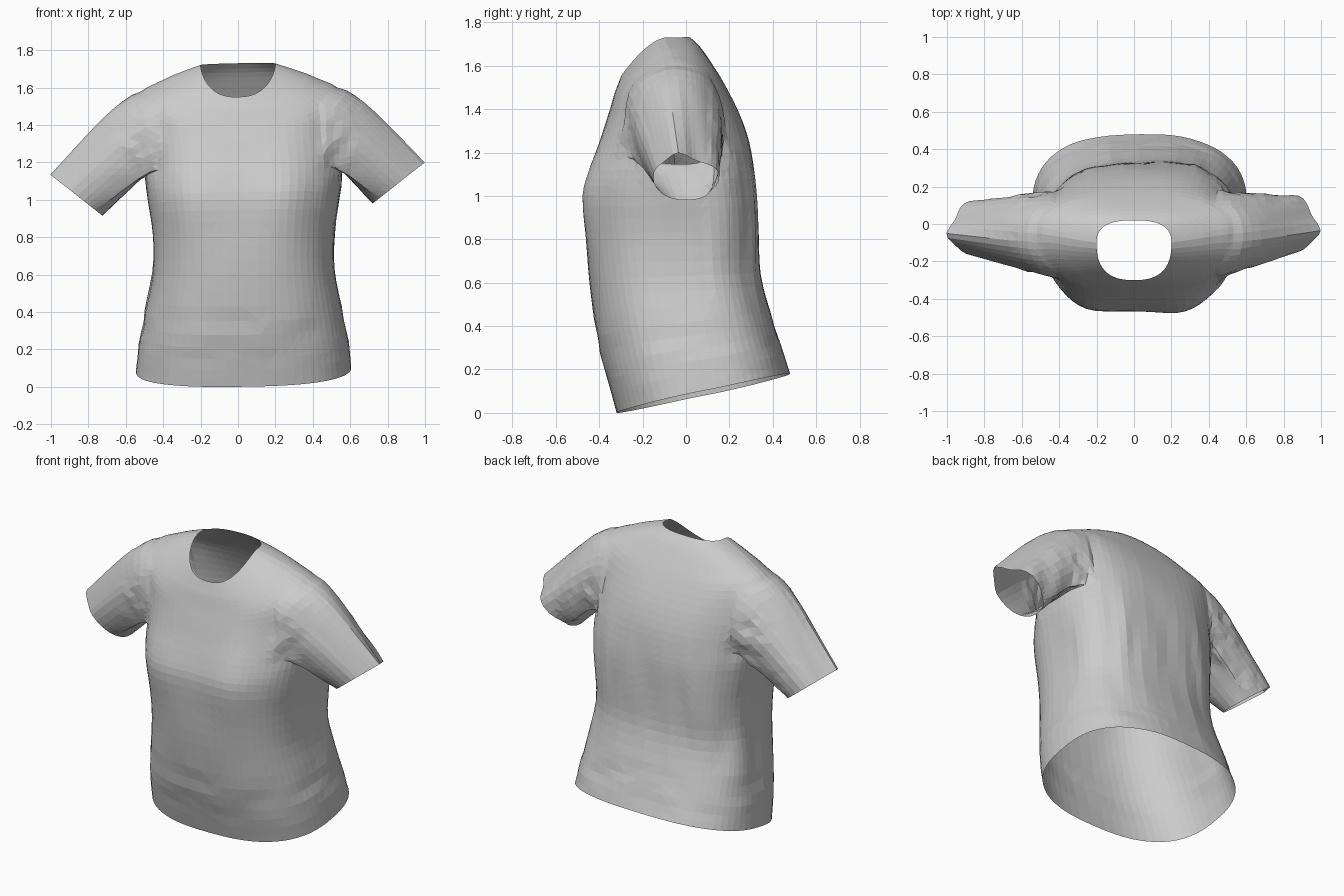
import bpy, bmesh, math
from mathutils import Vector, noise

cube = bpy.data.objects.get("Cube")
if cube:
    bpy.data.objects.remove(cube)

COLUMNS = 64        # vertices around the torso
STEPS = 3           # rows between two key sections
HALF_ARM = 6        # columns on each side of the armhole centre

# Key sections: z front, z side, z back, half width, y front, y side, y back
SECTIONS = [
    (0.00, 0.09, 0.18, .575, -.32, .08, .48),
    (0.15, 0.23, 0.31, .56, -.36, .05, .435),
    (0.35, 0.41, 0.46, .525, -.41, .02, .39),
    (0.60, 0.62, 0.64, .485, -.445, -.02, .345),
    (0.82, 0.82, 0.82, .485, -.46, -.04, .333),
    (1.00, 0.99, 1.00, .51, -.465, -.05, .325),
    (1.11, 1.10, 1.11, .525, -.44, -.05, .315),
    (1.22, 1.25, 1.25, .52, -.405, -.05, .29),
    (1.32, 1.41, 1.38, .52, -.375, -.05, .245),
    (1.40, 1.585, 1.51, .52, -.35, -.05, .18),
    (1.47, 1.635, 1.60, .44, -.33, -.06, .125),
    (1.51, 1.68, 1.68, .33, -.315, -.08, .07),
    (1.55, 1.725, 1.73, .20, -.30, -.10, .02),
]
ARM_LOW, ARM_HIGH = 6 * STEPS + 1, 9 * STEPS


def spline(keys, i, f):
    """Smooth value between key i and key i + 1."""
    a, b, c, d = (keys[max(0, min(len(keys) - 1, i + k))] for k in (-1, 0, 1, 2))
    return [q + f * 0.5 * (r - p + f * (2 * p - 5 * q + 4 * r - s + f * (3 * (q - r) + s - p)))
            for p, q, r, s in zip(a, b, c, d)]


def power(v, e):
    return math.copysign(abs(v) ** e, v)


def bell(v, middle, width):
    return math.exp(-((v - middle) / width) ** 2)


def torso_point(section, angle):
    zf, zs, zb, w, yf, ys, yb = section
    c, s = math.cos(angle), math.sin(angle)
    y_end, z_end = (yf, zf) if s < 0 else (yb, zb)
    x = w * power(c, 0.78) + 0.03 * min(1, max(0, (1.7 - zs) * 2))
    y = ys + (y_end - ys) * abs(s) ** 0.78
    z = zs + (z_end - zs) * abs(s) ** (0.8 + 0.4 * min(1, zs))
    if s < 0:       # fuller chest on either side of the middle
        y -= 0.028 * bell(abs(x), 0.27, 0.14) * bell(z, 1.0, 0.25)
    else:           # back hangs full on the left, tucked in on the right
        corner = 2 * c * s
        push = corner * (0.025 * bell(z, 0.85, 0.3) if c > 0 else 0.035 * bell(z, 0.52, 0.2))
        x += push
        y += push
    return Vector((x, y, z + 0.02 * x * min(1, z * 5 + 0.8)))


bm = bmesh.new()

# Torso: stacked rings from hem to neckline
rows = []
for i in range(len(SECTIONS) - 1):
    for step in range(STEPS):
        rows.append(spline(SECTIONS, i, step / STEPS))
rows.append(SECTIONS[-1])
grid = [[bm.verts.new(torso_point(r, math.tau * c / COLUMNS)) for c in range(COLUMNS)]
        for r in rows]


def in_armhole(row, col):
    side = (col + HALF_ARM) % (COLUMNS // 2)
    return ARM_LOW <= row < ARM_HIGH and side < 2 * HALF_ARM


for r in range(len(grid) - 1):
    for c in range(COLUMNS):
        if not in_armhole(r, c):
            n = (c + 1) % COLUMNS
            bm.faces.new((grid[r][c], grid[r][n], grid[r + 1][n], grid[r + 1][c]))


def cuff_point(centre, side, half_depth, a):
    """Cuff outline: flat pinched top, round underside."""
    c, s = math.cos(a), math.sin(a)
    y = half_depth * power(c, 0.9)
    lift = 0.73 * s ** 0.7 if s > 0 else s
    pinch = 0.055 * bell(y, -0.035, 0.06) if s > 0 else 0
    return centre + Vector((side * (0.13 * lift + pinch), y, 0.103 * lift + 0.76 * pinch))


# Sleeves: each armhole edge is rounded, then drawn out to its cuff
def add_sleeve(middle_col, side, centre, half_depth, rings=10):
    lo, hi = middle_col - HALF_ARM, middle_col + HALF_ARM
    path = [(ARM_LOW, c) for c in range(lo, hi)]
    path += [(r, hi) for r in range(ARM_LOW, ARM_HIGH)]
    path += [(ARM_HIGH, c) for c in range(hi, lo, -1)]
    path += [(r, lo) for r in range(ARM_HIGH, ARM_LOW, -1)]
    loop = [grid[r][c % COLUMNS] for r, c in path]
    low_y, high_y = min(v.co.y for v in loop), max(v.co.y for v in loop)
    low_z, high_z = min(v.co.z for v in loop), max(v.co.z for v in loop)
    mid_y, mid_z = (low_y + high_y) / 2, (low_z + high_z) / 2
    starts, ends = [], []
    for v in loop:
        a = math.atan2((v.co.z - mid_z) / (high_z - low_z), (v.co.y - mid_y) / (high_y - low_y))
        oval = Vector((v.co.x, mid_y + (high_y - low_y) * 0.54 * math.cos(a),
                       mid_z + (high_z - low_z) * 0.52 * math.sin(a)))
        v.co = v.co.lerp(oval, 0.6)
        starts.append(v.co.copy())
        ends.append(cuff_point(centre, side, half_depth, a))
    previous = loop
    for k in range(1, rings + 1):
        t = k / rings
        ring = []
        for p, q in zip(starts, ends):
            height = (p.z - low_z) / (high_z - low_z)
            bulge = Vector((0.015 * side, 0, 0.04)) * math.sin(math.pi * t ** 0.55) * height
            ring.append(bm.verts.new(p.lerp(q, t) + bulge))
        for j in range(len(loop)):
            n = (j + 1) % len(loop)
            bm.faces.new((previous[j], previous[n], ring[n], ring[j]))
        previous = ring


add_sleeve(0, 1, Vector((0.85, 0, 1.083)), 0.15)
add_sleeve(COLUMNS // 2, -1, Vector((-0.855, -0.02, 1.018)), 0.145)

# Soften the armhole seams
seam = [v for v in bm.verts if 0.38 < abs(v.co.x) < 0.66 and v.co.z > 1.0 and not v.is_boundary]
for _ in range(2):
    bmesh.ops.smooth_vert(bm, verts=seam, factor=0.4, use_axis_x=True, use_axis_y=True, use_axis_z=True)

# Cloth folds: crumples by the armholes, long drapes on the back, creases above the hem
bmesh.ops.recalc_face_normals(bm, faces=bm.faces)
bm.normal_update()
moves = []
for v in bm.verts:
    x, y, z = v.co
    arm = bell(abs(x), 0.53, 0.09) * bell(z, 1.28, 0.16)
    drape = bell(z, 0.85, 0.4) if y > 0.1 else 0
    crease = bell(z, 0.3, 0.15)
    amount = 0.025 * arm * noise.noise(Vector((x * 14, y * 14, z * 9)))
    amount += 0.016 * drape * noise.noise(Vector((x * 11, 3, z * 2)))
    amount += 0.009 * crease * noise.noise(Vector((x * 5, y * 5, z * 10)))
    moves.append((v, v.normal * amount))
for v, offset in moves:
    v.co += offset

bmesh.ops.triangulate(bm, faces=bm.faces)
mesh = bpy.data.meshes.new("shirt")
bm.to_mesh(mesh)
bm.free()
shirt = bpy.data.objects.new("shirt", mesh)
bpy.context.collection.objects.link(shirt)

# Plain grey cloth
cloth = bpy.data.materials.new("grey cloth")
cloth.use_nodes = True
colour = (0.6, 0.6, 0.6, 1)
cloth.diffuse_color = colour
cloth.node_tree.nodes["Principled BSDF"].inputs["Base Color"].default_value = colour
mesh.materials.append(cloth)
